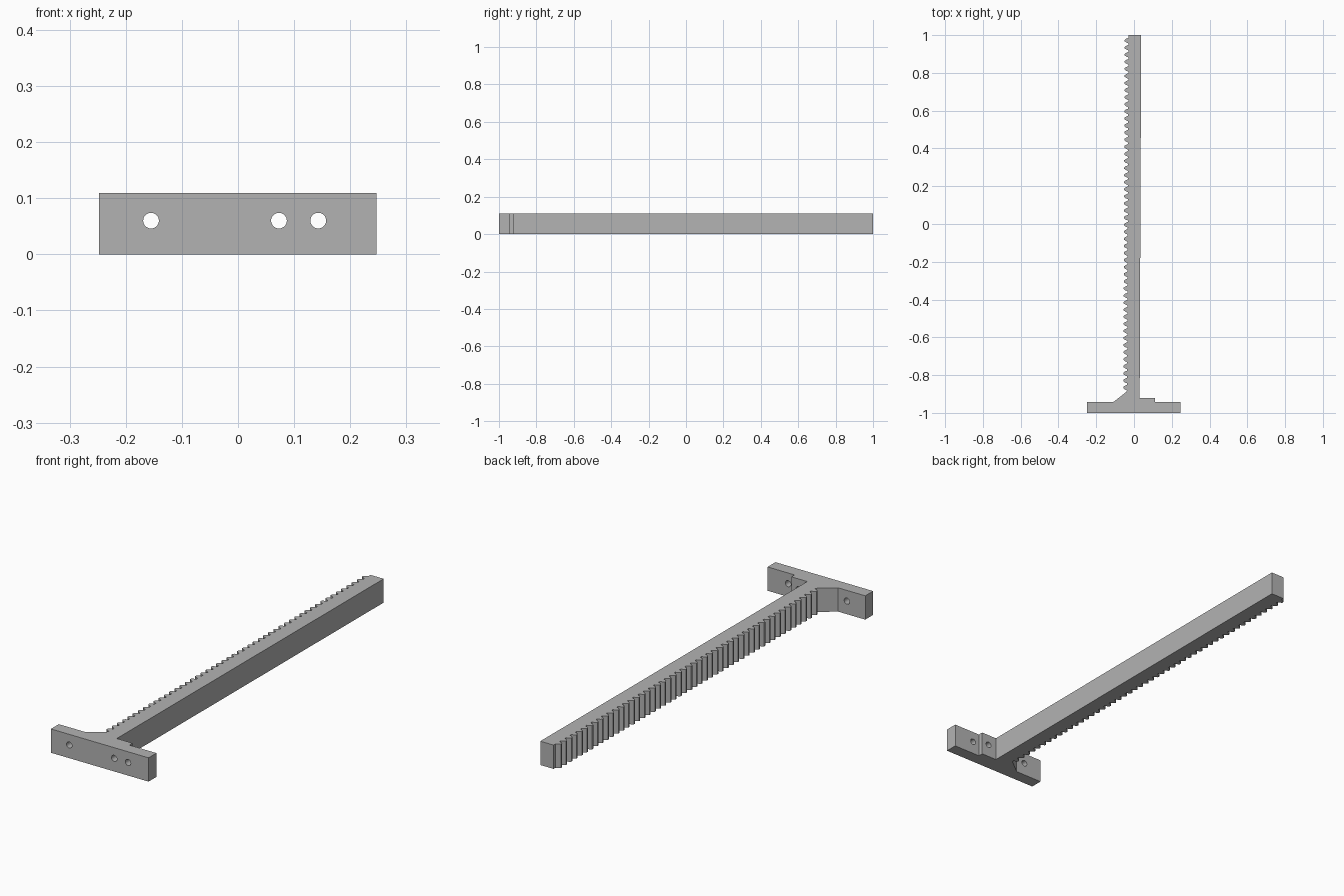
import bpy
import bmesh
from math import radians

if "Cube" in bpy.data.objects:
    bpy.data.objects.remove(bpy.data.objects["Cube"])

HEIGHT = 0.109
TEETH = 50
TEETH_START, TEETH_END = -0.885, 0.99

grey = bpy.data.materials.new("plain grey")
grey.use_nodes = True
colour = (0.45, 0.45, 0.45, 1)
grey.diffuse_color = colour
grey.node_tree.nodes["Principled BSDF"].inputs["Base Color"].default_value = colour


def extrude_outline(name, outline):
    """Raise a flat outline into a solid of the common height."""
    bm = bmesh.new()
    face = bm.faces.new([bm.verts.new((x, y, 0)) for x, y in outline])
    top = bmesh.ops.extrude_face_region(bm, geom=[face])["geom"]
    verts = [v for v in top if isinstance(v, bmesh.types.BMVert)]
    bmesh.ops.translate(bm, verts=verts, vec=(0, 0, HEIGHT))
    bmesh.ops.recalc_face_normals(bm, faces=bm.faces)
    mesh = bpy.data.meshes.new(name)
    bm.to_mesh(mesh)
    bm.free()
    mesh.materials.append(grey)
    obj = bpy.data.objects.new(name, mesh)
    bpy.context.collection.objects.link(obj)
    return obj


# Mounting plate, bolt pad, brace and slightly leaning bar in one outline
outline = [(-0.248, -1), (0.247, -1), (0.247, -0.943), (0.11, -0.943),
           (0.11, -0.92), (0.03, -0.92), (0.038, 1), (-0.029, 1)]

# Row of tapered gear teeth, walked from the free end to the plate
pitch = (TEETH_END - TEETH_START) / TEETH
tooth = [(0, 0.10), (0.012, 0.24), (0.02, 0.40),
         (0.02, 0.60), (0.012, 0.76), (0, 0.90)]
for i in range(TEETH):
    for depth, along in tooth:
        y = TEETH_END - (i + along) * pitch
        root = -0.033 + 0.004 * y
        outline.append((root - depth, y))
outline += [(-0.042, -0.89), (-0.11, -0.943), (-0.248, -0.943)]
rack = extrude_outline("toothed_rack", outline)

# Bolt holes through the plate
for i, x in enumerate((-0.155, 0.073, 0.143)):
    bpy.ops.mesh.primitive_cylinder_add(
        vertices=32, radius=0.014, depth=0.3,
        location=(x, -0.97, 0.06), rotation=(radians(90), 0, 0))
    cutter = bpy.context.object
    cutter.name = f"bolt_hole_cutter_{i + 1}"
    cutter.data.materials.append(grey)
    cutter.hide_render = True
    cutter.hide_set(True)
    cut = rack.modifiers.new("bolt hole", "BOOLEAN")
    cut.operation = "DIFFERENCE"
    cut.solver = "EXACT"
    cut.object = cutter

# Bake the holes and remove the cutters
bpy.context.view_layer.update()
graph = bpy.context.evaluated_depsgraph_get()
rack_mesh = bpy.data.meshes.new_from_object(rack.evaluated_get(graph))
cutters = [m.object for m in rack.modifiers]
rack.modifiers.clear()
rack.data = rack_mesh
for cutter in cutters:
    bpy.data.objects.remove(cutter)

# Smooth only the round hole walls
bpy.ops.object.select_all(action="DESELECT")
rack.select_set(True)
bpy.context.view_layer.objects.active = rack
bpy.ops.object.shade_smooth_by_angle(angle=radians(15))
